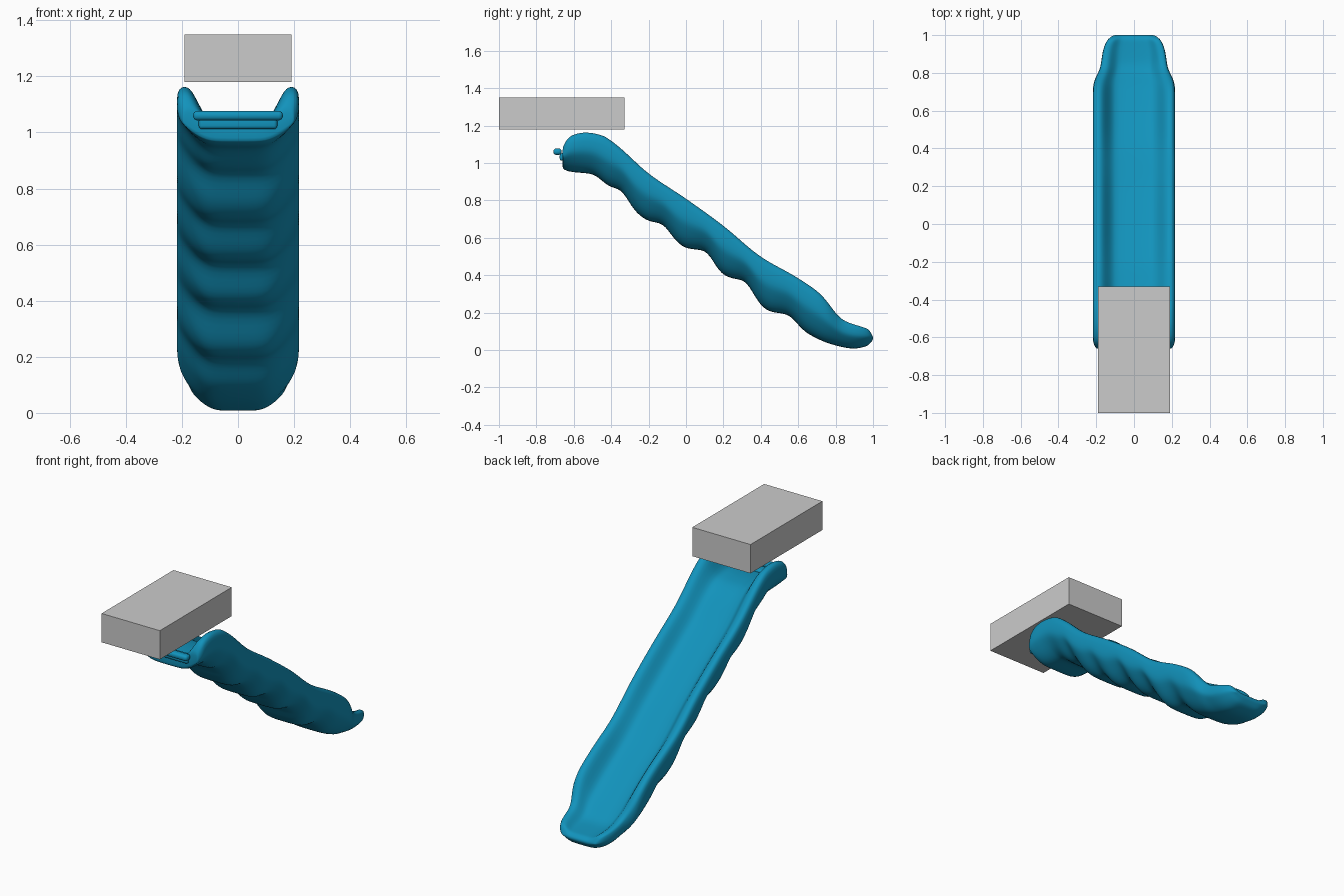
import bpy, bmesh

if "Cube" in bpy.data.objects:
    bpy.data.objects.remove(bpy.data.objects["Cube"])

blue = bpy.data.materials.new("blue_plastic")
blue.diffuse_color = (0.006, 0.29, 0.5, 1)
blue.use_nodes = True
blue.node_tree.nodes["Principled BSDF"].inputs["Base Color"].default_value = blue.diffuse_color

# Curves along the slide: (y, value)
RIM = [(-.66, 1.08), (-.65, 1.105), (-.62, 1.145), (-.54, 1.165), (-.45, 1.15), (-.38, 1.105),
       (-.2, .945), (0, .81), (.2, .665), (.4, .5), (.6, .385), (.72, .3), (.84, .16),
       (.92, .13), (.975, .112), (1, .07)]
FLOOR = [(-.66, 1.035), (-.55, 1.04), (-.45, 1.03), (-.2, .85), (0, .71), (.2, .565),
         (.4, .405), (.6, .275), (.72, .19), (.84, .105), (.94, .09), (.98, .085), (1, .068)]
BASE = [(-.66, .97), (-.63, .955), (-.5, .94), (-.41, .875), (-.35, .855), (-.27, .74), (-.2, .69),
        (-.13, .675), (-.05, .58), (0, .545), (.1, .53), (.19, .41), (.24, .385), (.31, .37),
        (.4, .24), (.45, .205), (.54, .19), (.64, .095), (.78, .03), (.9, .007), (.97, .022), (1, .055)]
WIDTH = [(-.66, .2), (-.64, .214), (-.6, .22), (.7, .22), (.76, .212), (.82, .182), (.92, .165),
         (.97, .145), (.99, .125), (1, .105)]

# Half section: (fraction of width, blend from floor or base up to rim)
TOP = [(0, 0), (.4, 0), (.52, .12), (.64, .5), (.74, .87), (.83, 1), (.92, .98), (.985, .86)]
UNDER = [(0, 0), (.3, 0), (.48, .02), (.62, .1), (.75, .21), (.88, .37), (.97, .5), (1, .65)]


def sample(table, y):
    """Monotone cubic interpolation."""
    n = len(table)
    slope = [(table[i + 1][1] - table[i][1]) / (table[i + 1][0] - table[i][0]) for i in range(n - 1)]

    def tangent(i):
        if i == 0 or i == n - 1:
            return slope[0 if i == 0 else -1]
        a, b = slope[i - 1], slope[i]
        return 2 * a * b / (a + b) if a * b > 0 else 0
    i = 0
    while i < n - 2 and y > table[i + 1][0]:
        i += 1
    (y0, a), (y1, b) = table[i], table[i + 1]
    h = y1 - y0
    t = (y - y0) / h
    return ((2 * t**3 - 3 * t**2 + 1) * a + (t**3 - 2 * t**2 + t) * h * tangent(i)
            + (3 * t**2 - 2 * t**3) * b + (t**3 - t**2) * h * tangent(i + 1))


def finish(bm, name, subdiv=0):
    bmesh.ops.recalc_face_normals(bm, faces=bm.faces)
    for f in bm.faces:
        f.smooth = True
    me = bpy.data.meshes.new(name)
    bm.to_mesh(me)
    bm.free()
    ob = bpy.data.objects.new(name, me)
    bpy.context.collection.objects.link(ob)
    me.materials.append(blue)
    if subdiv:
        mod = ob.modifiers.new("smooth", 'SUBSURF')
        mod.levels = mod.render_levels = subdiv
    return ob


# Slide chute: hollow trough lofted over a rippled underside
bm = bmesh.new()
ys = [-.66, -.655, -.64, -.62] + [-.59 + i * .03 for i in range(52)] + [.965, .98, .992, 1]
rows = []
for y in ys:
    rim, floor, base, w = (sample(t, y) for t in (RIM, FLOOR, BASE, WIDTH))

    def strip(half, low):
        full = [(-u, g) for u, g in half[:0:-1]] + half
        return [bm.verts.new((u * w, y, low + g * (rim - low))) for u, g in full]
    rows.append((strip(TOP, floor), strip(UNDER, base)))
n = len(rows[0][0])
for (t0, u0), (t1, u1) in zip(rows, rows[1:]):
    r0, r1 = t0 + u0[::-1], t1 + u1[::-1]
    for k in range(2 * n):
        j = (k + 1) % (2 * n)
        bm.faces.new((r0[k], r0[j], r1[j], r1[k]))
for t, u in (rows[0], rows[-1]):
    for k in range(n - 1):
        bm.faces.new((t[k], t[k + 1], u[k + 1], u[k]))
finish(bm, "slide_chute", 1)


# Hook lip at the top end: rounded bar and the web behind it
def rounded_box(name, size, loc, bevel):
    bm = bmesh.new()
    bmesh.ops.create_cube(bm, size=1)
    for v in bm.verts:
        v.co = [v.co[i] * size[i] + loc[i] for i in range(3)]
    bmesh.ops.bevel(bm, geom=bm.edges[:], offset=bevel, segments=4, profile=.5, affect='EDGES')
    finish(bm, name)


rounded_box("hook_bar", (.32, .045, .034), (0, -.687, 1.06), .015)
rounded_box("hook_web", (.28, .06, .04), (0, -.645, 1.032), .012)

# Plain grey block above the top end
bpy.ops.mesh.primitive_cube_add(size=1, location=(0, -.665, 1.265))
block = bpy.context.object
block.name = "top_block"
block.scale = (.38, .67, .17)
